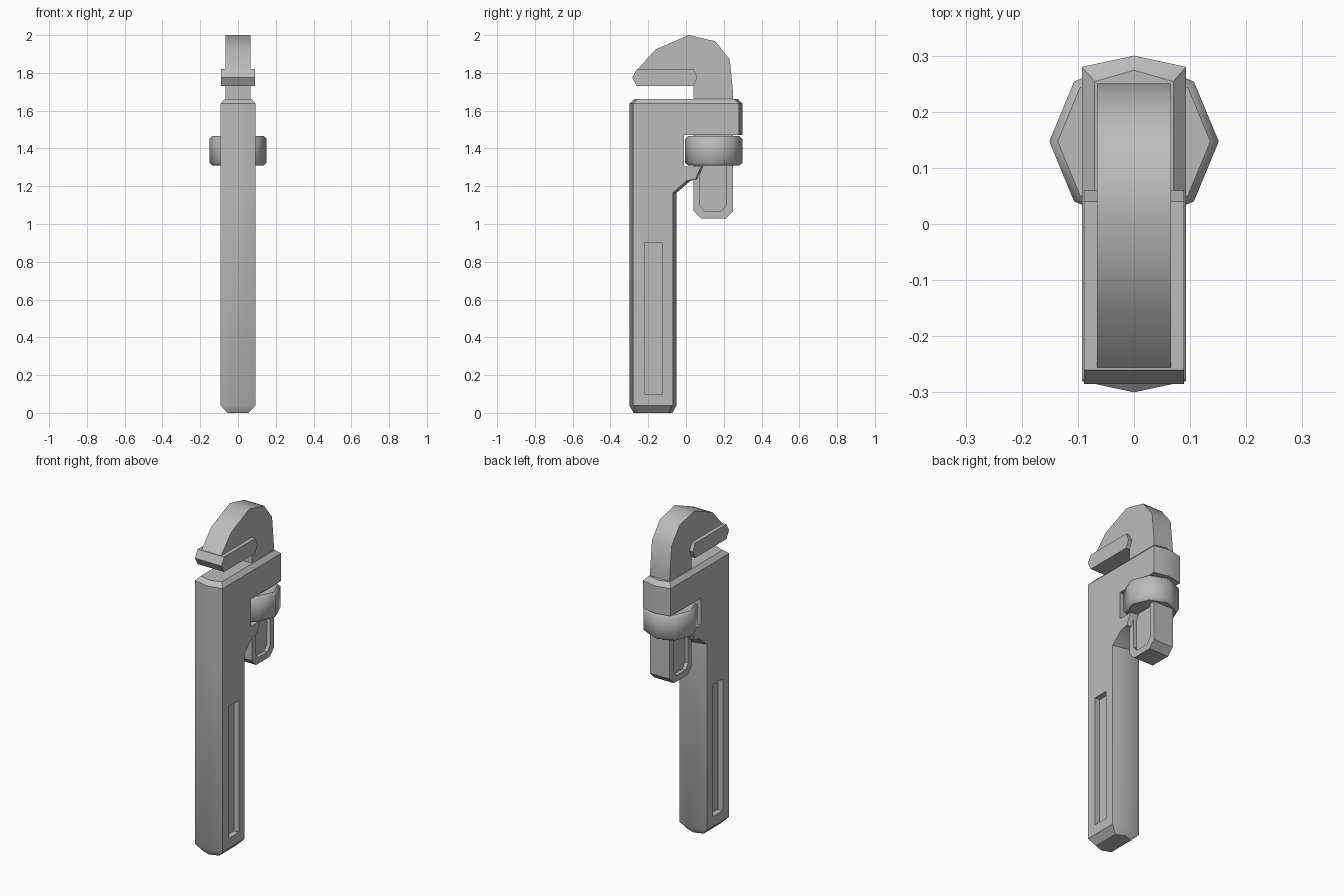
import bpy, bmesh, math

cube = bpy.data.objects.get("Cube")
if cube:
    bpy.data.objects.remove(cube, do_unlink=True)

steel = bpy.data.materials.new("grey steel")
steel.use_nodes = True
steel.diffuse_color = (0.5, 0.5, 0.5, 1)
steel.node_tree.nodes["Principled BSDF"].inputs["Base Color"].default_value = (0.5, 0.5, 0.5, 1)


def loft(name, rings, smooth=40):
    """Skin a stack of equal-length point rings and cap both ends."""
    bm = bmesh.new()
    loops = [[bm.verts.new(p) for p in ring] for ring in rings]
    n = len(loops[0])
    for a, b in zip(loops, loops[1:]):
        for i in range(n):
            j = (i + 1) % n
            bm.faces.new((a[i], a[j], b[j], b[i]))
    bm.faces.new(loops[0])
    bm.faces.new(loops[-1])
    bmesh.ops.recalc_face_normals(bm, faces=bm.faces)
    mesh = bpy.data.meshes.new(name)
    bm.to_mesh(mesh)
    bm.free()
    obj = bpy.data.objects.new(name, mesh)
    bpy.context.collection.objects.link(obj)
    mesh.materials.append(steel)
    shade(obj, smooth)
    return obj


def shade(obj, angle):
    bpy.ops.object.select_all(action='DESELECT')
    obj.select_set(True)
    bpy.context.view_layer.objects.active = obj
    bpy.ops.object.shade_smooth_by_angle(angle=math.radians(angle))


def plate(name, outline, x0, x1):
    """Extrude a side outline (y, z) between two x positions."""
    return loft(name, [[(x, y, z) for y, z in outline] for x in (x0, x1)])


def recess(obj, outline, floor):
    """Sink an outline into both sides of a part, down to x = floor."""
    for side in (-1, 1):
        cutter = plate("recess_cutter", outline, side * floor, side * 0.2)
        cutter.hide_render = True
        mod = obj.modifiers.new("recess", 'BOOLEAN')
        mod.operation = 'DIFFERENCE'
        mod.object = cutter
        bpy.context.view_layer.objects.active = obj
        bpy.ops.object.modifier_apply(modifier=mod.name)
        bpy.data.objects.remove(cutter, do_unlink=True)
    shade(obj, 40)


def body_ring(z, back, ridge=0.02, half=0.093, inset=0.0):
    """Six-sided section with a shallow ridge at front and back."""
    f, b = -0.30 + inset, back - inset
    return [(0, f, z), (half, f + 0.02, z), (half, b - ridge, z),
            (0, b, z), (-half, b - ridge, z), (-half, f + 0.02, z)]


# Handle and fixed head, stacked from the butt upwards
body = loft("handle_and_head", [
    body_ring(0, -0.05, half=0.055, inset=0.022),
    body_ring(0.04, -0.05),
    body_ring(1.165, -0.05),
    body_ring(1.23, 0.025),
    body_ring(1.237, 0.07),
    body_ring(1.305, 0.10),
    body_ring(1.305, -0.01, ridge=0),
    body_ring(1.47, -0.01, ridge=0),
    body_ring(1.47, 0.30),
    body_ring(1.637, 0.30),
    body_ring(1.662, 0.30, half=0.07, inset=0.026),
])
recess(body, [(-0.22, 0.10), (-0.125, 0.10), (-0.125, 0.90), (-0.22, 0.90)], 0.06)

# Sliding hook jaw with its shank running down through the head
jaw = plate("hook_jaw", [
    (0.04, 1.07), (0.08, 1.03), (0.21, 1.03), (0.25, 1.07), (0.25, 1.69),
    (0.232, 1.87), (0.155, 1.967), (0.015, 2.0), (-0.16, 1.925),
    (-0.26, 1.815), (-0.26, 1.77), (0.04, 1.77)], -0.066, 0.066)
recess(jaw, [(0.073, 1.10), (0.10, 1.068), (0.187, 1.068), (0.213, 1.10),
             (0.213, 1.38), (0.073, 1.38)], 0.045)

# Gripping bar under the hook
plate("jaw_grip", [
    (-0.26, 1.82), (-0.285, 1.775), (-0.26, 1.73),
    (0.04, 1.73), (0.06, 1.775), (0.04, 1.82)], -0.089, 0.089)

# Adjusting nut: a chamfered octagon
def nut_ring(z, r):
    return [(r * math.cos(i * math.pi / 4), 0.147 + r * math.sin(i * math.pi / 4), z)
            for i in range(8)]

loft("adjusting_nut", [nut_ring(1.31, 0.136), nut_ring(1.324, 0.151),
                       nut_ring(1.451, 0.151), nut_ring(1.465, 0.136)], 45.2)
